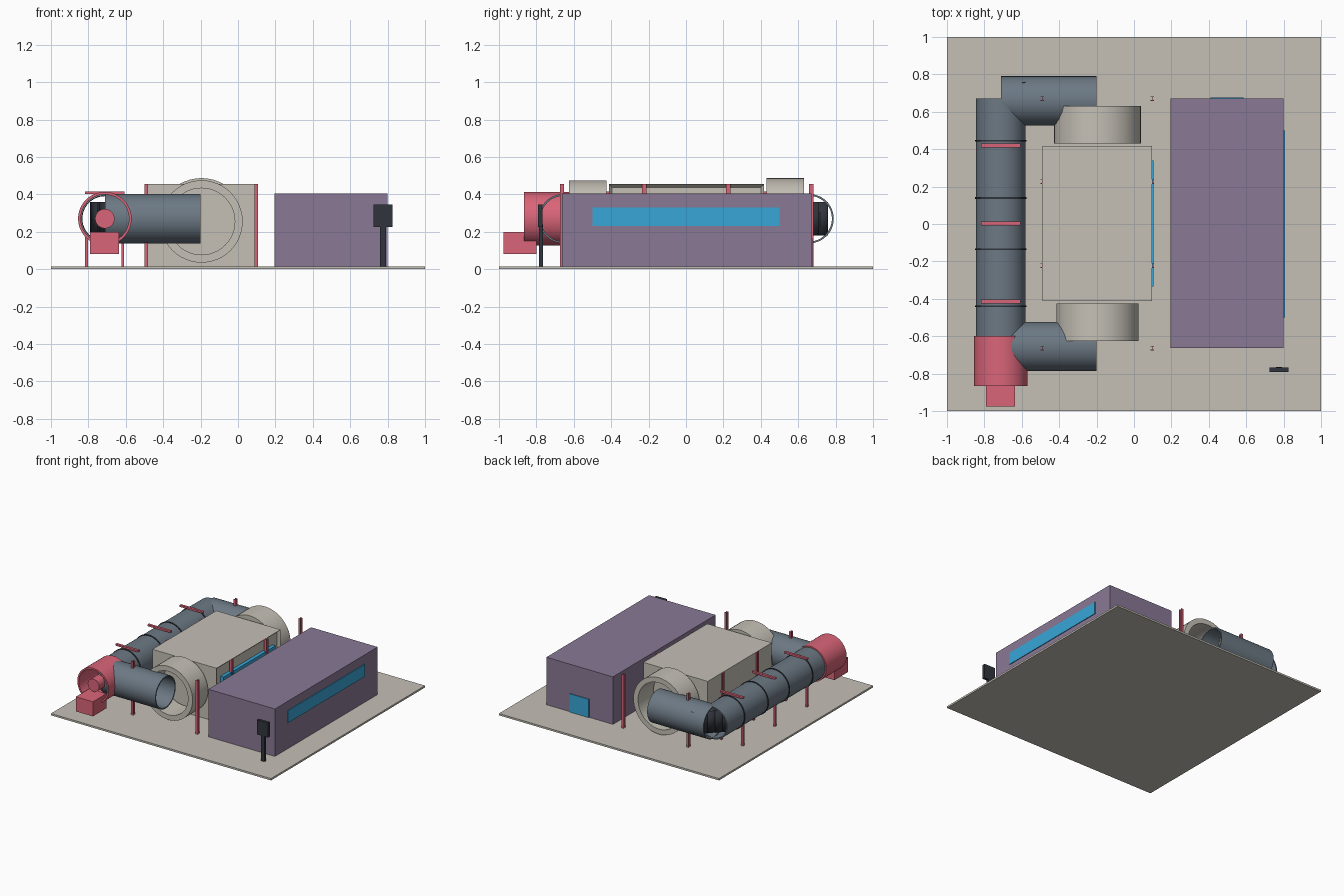
import bpy, bmesh, math
from mathutils import Matrix, Vector

if "Cube" in bpy.data.objects:
    bpy.data.objects.remove(bpy.data.objects["Cube"])


def material(name, rgb):
    m = bpy.data.materials.new(name)
    m.diffuse_color = (*rgb, 1)
    m.use_nodes = True
    m.node_tree.nodes["Principled BSDF"].inputs["Base Color"].default_value = m.diffuse_color
    return m


STONE = material("stone", (0.56, 0.53, 0.47))
STEEL = material("steel", (0.15, 0.19, 0.23))
RED = material("red", (0.70, 0.13, 0.19))
PURPLE = material("purple", (0.25, 0.19, 0.30))
BLUE = material("blue", (0.04, 0.38, 0.68))
DARK = material("dark", (0.03, 0.035, 0.045))


def finish(name, bm, mat, smooth=False):
    bmesh.ops.recalc_face_normals(bm, faces=bm.faces[:])
    me = bpy.data.meshes.new(name)
    bm.to_mesh(me)
    bm.free()
    ob = bpy.data.objects.new(name, me)
    bpy.context.collection.objects.link(ob)
    me.materials.append(mat)
    if smooth:
        bpy.ops.object.select_all(action='DESELECT')
        ob.select_set(True)
        bpy.context.view_layer.objects.active = ob
        bpy.ops.object.shade_smooth_by_angle(angle=math.radians(35))
    return ob


def add_box(bm, x, y, z):
    lo, hi = zip(x, y, z)
    size = [b - a for a, b in zip(lo, hi)]
    mid = [(a + b) / 2 for a, b in zip(lo, hi)]
    m = Matrix.Translation(mid) @ Matrix.Diagonal((*size, 1))
    return bmesh.ops.create_cube(bm, size=1, matrix=m)


def box(name, x, y, z, mat):
    bm = bmesh.new()
    add_box(bm, x, y, z)
    return finish(name, bm, mat)


def tube(name, axis, start, end, a, z, r_out, r_in, mat, n=48):
    """Hollow pipe along x or y; a is the other horizontal coordinate."""
    bm = bmesh.new()
    rings = []
    for r, t in ((r_out, start), (r_out, end), (r_in, end), (r_in, start)):
        ring = []
        for i in range(n):
            u = 2 * math.pi * i / n
            c, h = a + r * math.cos(u), z + r * math.sin(u)
            ring.append(bm.verts.new((t, c, h) if axis == 'x' else (c, t, h)))
        rings.append(ring)
    for k in range(4):
        p, q = rings[k], rings[(k + 1) % 4]
        for i in range(n):
            j = (i + 1) % n
            bm.faces.new((p[i], p[j], q[j], q[i]))
    return finish(name, bm, mat, True)


# Ground slab
G = 0.015
box("base_slab", (-1, 1), (-1, 1), (0, G), STONE)

# Control building with window and door
box("control_building", (0.195, 0.80), (-0.663, 0.67), (G, 0.405), PURPLE)
box("building_window", (0.795, 0.806), (-0.50, 0.50), (0.23, 0.33), BLUE)
box("building_door", (0.41, 0.585), (0.665, 0.677), (G, 0.165), BLUE)

# Sign
box("sign_post", (0.76, 0.79), (-0.785, -0.765), (G, 0.24), DARK)
box("sign_panel", (0.725, 0.825), (-0.79, -0.766), (0.225, 0.345), DARK)

# Test chamber with a recessed side facing the building
bm = bmesh.new()
add_box(bm, (-0.49, 0.095), (-0.413, 0.418), (G, 0.455))
bm.faces.ensure_lookup_table()
side = max(bm.faces, key=lambda f: f.calc_center_median().x)
bmesh.ops.inset_region(bm, faces=[side], thickness=0.025, depth=0)
bmesh.ops.translate(bm, verts=side.verts[:], vec=Vector((-0.02, 0, 0)))
finish("test_chamber", bm, STONE)
box("chamber_window", (0.07, 0.103), (-0.335, 0.34), (0.115, 0.355), BLUE)

# Nozzle and collector rings
tube("nozzle_ring", 'y', -0.625, -0.425, -0.195, 0.255, 0.22, 0.178, STONE)
tube("collector_ring", 'y', 0.43, 0.63, -0.195, 0.255, 0.232, 0.19, STONE)

# Return circuit ducts
PZ, PX = 0.27, -0.712
tube("return_duct", 'y', -0.62, 0.67, PX, PZ, 0.132, 0.122, STEEL)
tube("front_cross_duct", 'x', -0.71, -0.20, -0.655, PZ, 0.132, 0.122, STEEL)
tube("rear_cross_duct", 'x', -0.71, -0.20, 0.658, PZ, 0.132, 0.122, STEEL)
for i, y in enumerate((-0.44, -0.135, 0.14, 0.445)):
    tube(f"duct_flange_{i}", 'y', y - 0.005, y + 0.005, PX, PZ, 0.137, 0.12, DARK)

# Curved turning vanes in the rear corner
bm = bmesh.new()
for i in range(5):
    cx, cy = -0.79 + 0.04 * i, 0.58 + 0.04 * i
    arc = []
    for k in range(7):
        u = math.pi - k * math.pi / 12
        x, y = cx + 0.05 + 0.05 * math.cos(u), cy - 0.03 + 0.05 * math.sin(u)
        arc.append((bm.verts.new((x, y, PZ - 0.09)), bm.verts.new((x, y, PZ + 0.09))))
    for p, q in zip(arc, arc[1:]):
        bm.faces.new((p[0], q[0], q[1], p[1]))
vanes = finish("turning_vanes", bm, DARK, True)
sol = vanes.modifiers.new("thickness", 'SOLIDIFY')
sol.thickness = 0.004

# Fan casing, hub and motor
tube("fan_casing", 'y', -0.865, -0.60, PX, PZ, 0.143, 0.129, RED)
bm = bmesh.new()
bmesh.ops.create_cone(bm, cap_ends=True, segments=32, radius1=0.052, radius2=0.052, depth=0.13,
                      matrix=Matrix.Translation((PX, -0.795, PZ)) @ Matrix.Rotation(math.pi / 2, 4, 'X'))
finish("fan_hub", bm, RED, True)
box("fan_motor", (-0.79, -0.635), (-0.977, -0.80), (0.08, 0.20), RED)

# Duct supports: two legs and a top bar
for i, y in enumerate((-0.415, 0.003, 0.42)):
    bm = bmesh.new()
    for x in (-0.81, -0.617):
        add_box(bm, (x - 0.007, x + 0.007), (y - 0.01, y + 0.01), (G, 0.19))
    add_box(bm, (-0.818, -0.608), (y - 0.01, y + 0.01), (0.402, 0.416))
    finish(f"duct_support_{i}", bm, RED)

# I-beam columns around the chamber
for i, x in enumerate((-0.49, 0.098)):
    for j, y in enumerate((-0.663, -0.222, 0.227, 0.67)):
        bm = bmesh.new()
        for s in (-1, 1):
            add_box(bm, (x - 0.01, x + 0.01), (y + s * 0.01 - 0.002, y + s * 0.01 + 0.002), (G, 0.455))
        add_box(bm, (x - 0.002, x + 0.002), (y - 0.01, y + 0.01), (G, 0.455))
        finish(f"column_{i}_{j}", bm, RED)
